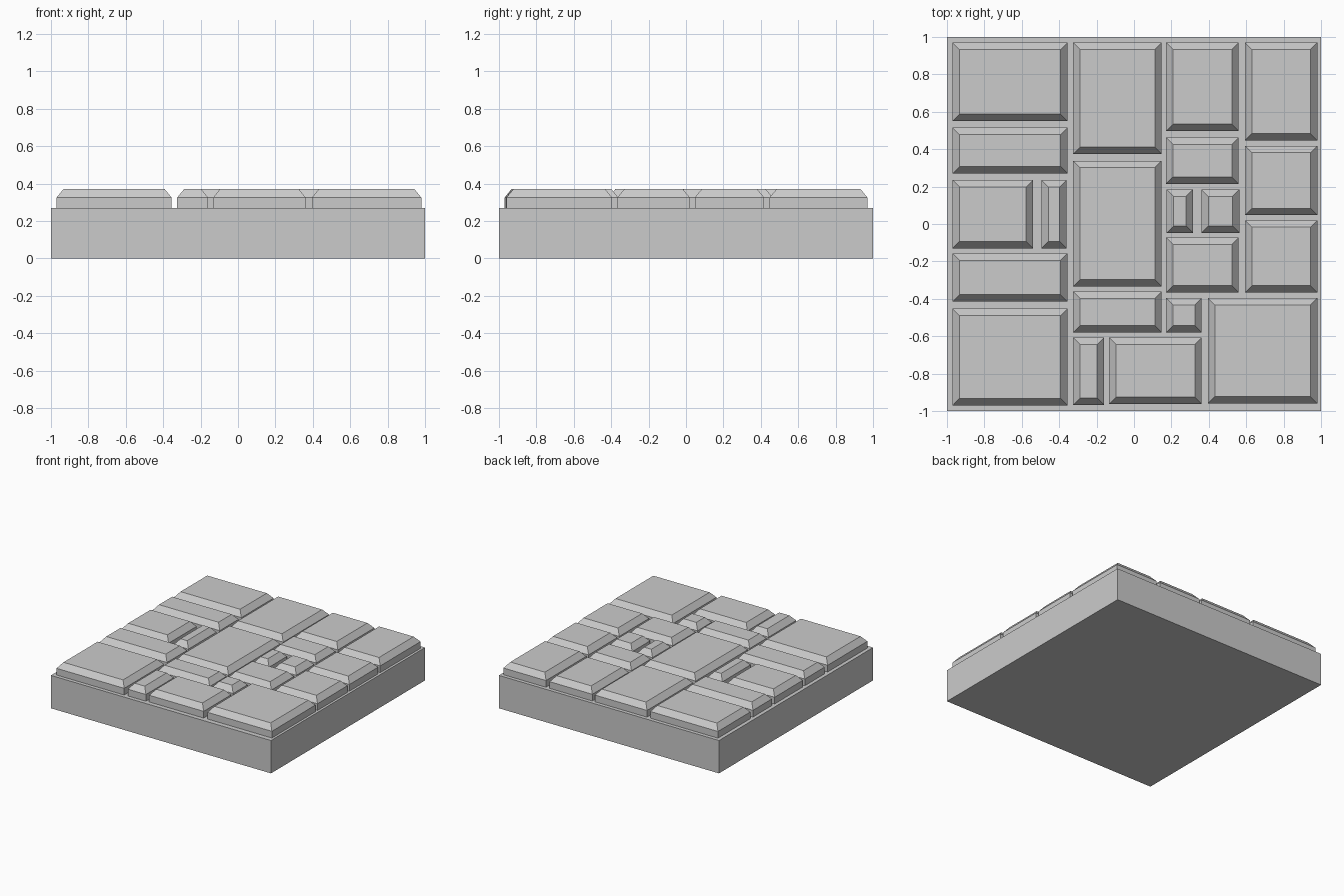
import bpy, bmesh

if "Cube" in bpy.data.objects:
    bpy.data.objects.remove(bpy.data.objects["Cube"])

BASE_TOP, WALL_TOP, TOP, BEVEL = 0.27, 0.325, 0.37, 0.037

# Paving stones as x0, x1, y0, y1
STONES = [
    (-0.97, -0.355, 0.55, 0.97), (-0.97, -0.355, 0.27, 0.515),
    (-0.97, -0.54, -0.13, 0.235), (-0.495, -0.36, -0.13, 0.235),
    (-0.97, -0.355, -0.415, -0.157), (-0.97, -0.355, -0.97, -0.453),
    (-0.325, 0.148, 0.375, 0.97), (-0.325, 0.148, -0.335, 0.338),
    (-0.325, 0.148, -0.58, -0.362), (-0.325, -0.16, -0.967, -0.607),
    (-0.133, 0.362, -0.963, -0.607), (0.172, 0.56, 0.497, 0.97),
    (0.172, 0.56, 0.215, 0.463), (0.175, 0.315, -0.047, 0.185),
    (0.36, 0.563, -0.047, 0.185), (0.172, 0.56, -0.367, -0.073),
    (0.172, 0.362, -0.58, -0.395), (0.395, 0.98, -0.96, -0.395),
    (0.593, 0.98, 0.447, 0.97), (0.593, 0.98, 0.047, 0.418),
    (0.593, 0.98, -0.367, 0.02),
]


def add_stack(bm, rect, levels):
    """Closed block made of rectangular rings given as (inset, height)."""
    x0, x1, y0, y1 = rect
    rings = []
    for i, z in levels:
        corners = [(x0 + i, y0 + i), (x1 - i, y0 + i), (x1 - i, y1 - i), (x0 + i, y1 - i)]
        rings.append([bm.verts.new((x, y, z)) for x, y in corners])
    bm.faces.new(rings[0][::-1])
    bm.faces.new(rings[-1])
    for low, high in zip(rings, rings[1:]):
        for k in range(4):
            n = (k + 1) % 4
            bm.faces.new((low[k], low[n], high[n], high[k]))


def make_object(name, rects, levels):
    bm = bmesh.new()
    for rect in rects:
        add_stack(bm, rect, levels)
    mesh = bpy.data.meshes.new(name)
    bm.to_mesh(mesh)
    bm.free()
    obj = bpy.data.objects.new(name, mesh)
    bpy.context.collection.objects.link(obj)
    return obj


# Solid slab and chamfered stones sunk into it
slab = make_object("paved_floor_tile", [(-1, 1, -1, 1)], [(0, 0), (0, BASE_TOP)])
stones = make_object("paving_stones_helper", STONES,
                     [(0, BASE_TOP - 0.05), (0, WALL_TOP), (BEVEL, TOP)])

# Join them into one outer skin
union = slab.modifiers.new("stones", 'BOOLEAN')
union.operation = 'UNION'
union.solver = 'EXACT'
union.object = stones
stones.hide_render = True
